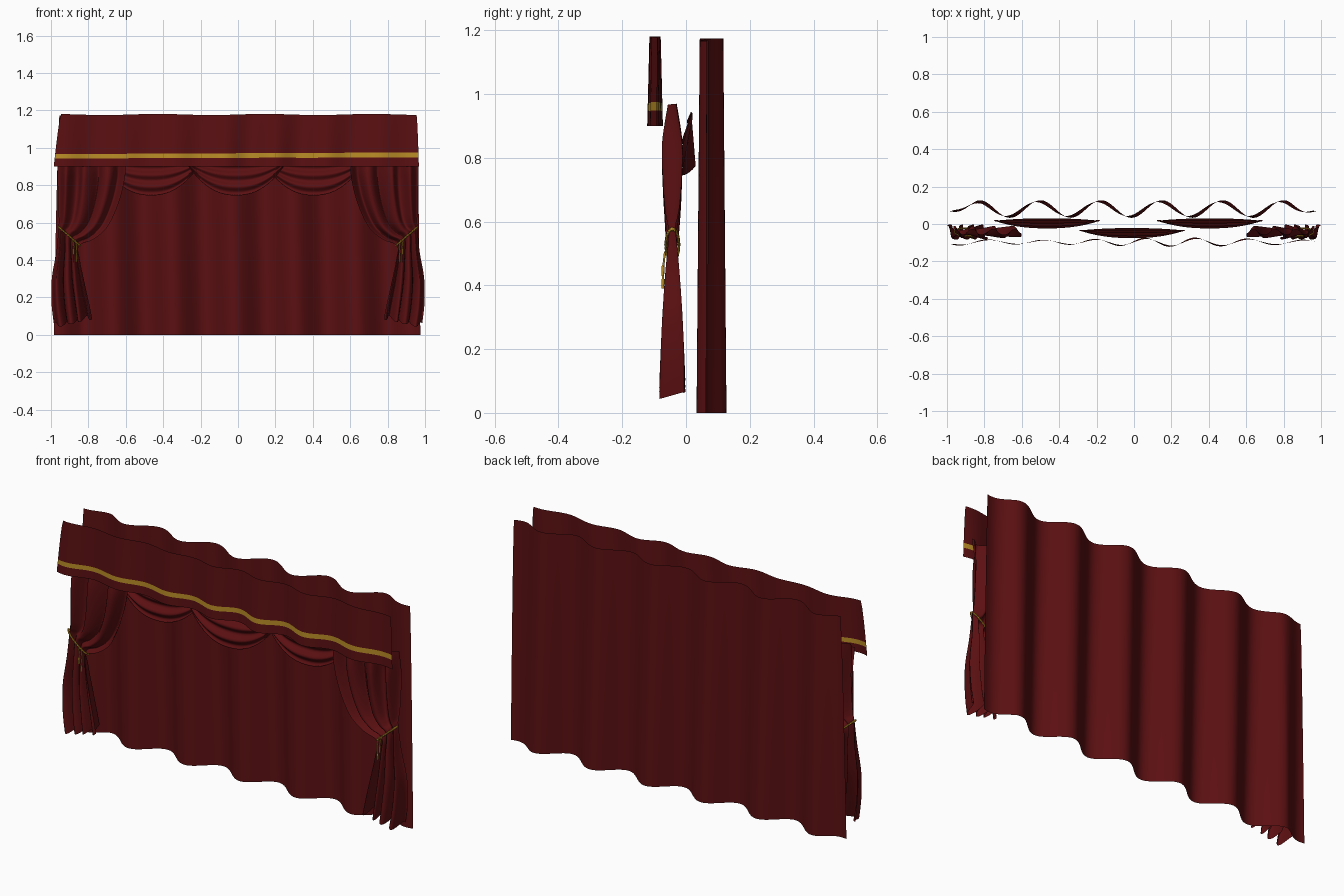
import bpy, bmesh, math
from mathutils import Vector

if "Cube" in bpy.data.objects:
    bpy.data.objects.remove(bpy.data.objects["Cube"])

def material(name, rgb):
    m = bpy.data.materials.new(name)
    m.diffuse_color = (*rgb, 1)
    m.use_nodes = True
    m.node_tree.nodes["Principled BSDF"].inputs["Base Color"].default_value = m.diffuse_color
    return m

RED = material("dark red velvet", (0.105, 0.005, 0.006))
GOLD = material("gold trim", (0.50, 0.27, 0.02))

def sheet(name, us, vs, f, gold_rows=()):
    """Cloth surface from f(u, v) sampled over the two parameter lists."""
    bm = bmesh.new()
    rows = [[bm.verts.new(f(u, v)) for u in us] for v in vs]
    for j in range(len(vs) - 1):
        for i in range(len(us) - 1):
            face = bm.faces.new((rows[j][i], rows[j + 1][i], rows[j + 1][i + 1], rows[j][i + 1]))
            face.smooth = True
            face.material_index = 1 if j in gold_rows else 0
    me = bpy.data.meshes.new(name)
    bm.to_mesh(me)
    bm.free()
    ob = bpy.data.objects.new(name, me)
    bpy.context.collection.objects.link(ob)
    me.materials.append(RED)
    me.materials.append(GOLD)
    return ob

def steps(n):
    return [i / n for i in range(n + 1)]

def lerp(a, b, t):
    return a + (b - a) * t

# Back curtain: tall, evenly waved backdrop
def back(u, v):
    x = lerp(lerp(-0.955, 0.955, u), lerp(-0.985, 0.975, u), v ** 0.7)
    fade = min(1, 0.25 + (1 - abs(2 * u - 1)) * 5)
    amp = lerp(0.037, 0.047, v) * fade
    wave = math.cos(2 * math.pi * (x + 0.5 + 0.025 * (1 - v)) / 0.325)
    z = 1.17 * (1 - v) + 0.004 * math.sin(x * 17) * (1 - v)
    return (x, 0.08 + amp * wave, z)
sheet("back_curtain", steps(160), steps(24), back)

# Valance with a gold band
def valance(u, v):
    x = lerp(lerp(-0.945, 0.955, u), lerp(-0.985, 0.967, u), v ** 0.7)
    amp = lerp(0.018, 0.025, v) * (0.75 + 0.25 * math.sin(x * 4 + 0.6))
    y = -0.097 + amp * math.sin(2 * math.pi * x / 0.285 + 0.5 * math.sin(3 * x) + 0.25 * v)
    z = 1.178 - 0.278 * v
    z += 0.012 * (u - 0.5) * math.sin(math.pi * v) + 0.003 * math.sin(11 * x) * (1 - v)
    return (x, y, z)
band = [0, .1, .2, .3, .4, .5, .6, .7, .745, .79, .835, .9, 1]
sheet("valance", steps(150), band, valance, gold_rows=(8, 9))

# Swags: three draped scallops behind the valance
def swag(cx, cy):
    def f(u, v):
        s = 2 * u - 1
        sag = 1 - abs(s) ** 2.3
        w = min(v / 0.9, 1)                       # last rows curl under
        x = cx + 0.283 * s * (1 - 0.04 * v)
        z = 0.945 - 0.02 * w - 0.18 * w * sag - 0.012 * (1 - w) * sag
        belly = math.sin(math.pi * min(v, 0.9) * 0.6) * sag
        y = cy + 0.012 - 0.033 * belly - 0.010 * math.sin(w * 6 * math.pi) * (0.3 + 0.7 * sag)
        if v > 0.9:
            k = (v - 0.9) / 0.1
            y += 0.045 * k * sag
            z += 0.03 * k * k * sag
        return (x, y, z)
    return f
for name, cx, cy in (("left_swag", -0.465, 0.006), ("middle_swag", -0.01, -0.046), ("right_swag", 0.405, 0.006)):
    sheet(name, steps(40), steps(50), swag(cx, cy))

# Side drape guide rows: outer x, outer z, inner x, inner z, pleat depth
GUIDE = [(-.965, .97, -.60, .95, .014), (-.965, .85, -.605, .84, .032), (-.962, .74, -.64, .70, .030),
         (-.96, .65, -.70, .575, .023), (-.957, .61, -.775, .51, .016), (-.96, .575, -.85, .475, .011),
         (-.97, .45, -.845, .40, .022), (-.995, .30, -.82, .28, .032), (-.997, .16, -.795, .17, .038),
         (-.985, .05, -.78, .095, .041)]

def guide(v):
    t = v * (len(GUIDE) - 1)
    i = min(int(t), len(GUIDE) - 2)
    t -= i
    p = [GUIDE[max(0, min(len(GUIDE) - 1, i + k))] for k in (-1, 0, 1, 2)]
    return [0.5 * (2 * b + (c - a) * t + (2 * a - 5 * b + 4 * c - d) * t * t
                   + (3 * b - a - 3 * c + d) * t ** 3) for a, b, c, d in zip(*p)]

def drape(side):
    def f(u, v):
        ox, oz, ix, iz, amp = guide(v)
        low = max(0, (v - 0.6) / 0.4)
        wave = math.sin(2 * math.pi * (3.6 * u + 0.15) + 0.8 * math.sin(5 * u + 3 * v))
        y = -0.043 + amp * wave
        x = lerp(ox, ix, u) + 0.3 * amp * math.cos(2 * math.pi * 3.6 * u) * math.sin(math.pi * u)
        z = lerp(oz, iz, u) + 0.35 * (y + 0.043) * low
        return (side * -x, y, z)
    return f

# Gold cords as bevelled curves turned into meshes
def cord(name, pts, radius, closed=False):
    cu = bpy.data.curves.new(name, 'CURVE')
    cu.dimensions = '3D'
    cu.bevel_depth = radius
    cu.bevel_resolution = 1
    cu.use_fill_caps = True
    sp = cu.splines.new('POLY')
    sp.points.add(len(pts) - 1)
    for p, co in zip(sp.points, pts):
        p.co = (*co, 1)
    sp.use_cyclic_u = closed
    cu.materials.append(GOLD)
    ob = bpy.data.objects.new(name, cu)
    bpy.context.collection.objects.link(ob)
    bpy.ops.object.select_all(action='DESELECT')
    ob.select_set(True)
    bpy.context.view_layer.objects.active = ob
    bpy.ops.object.convert(target='MESH')

for side, label in ((-1, "left"), (1, "right")):
    sheet(label + "_drape", steps(90), steps(70), drape(side))

    # Tie-back: two twisted strands looped round the gathered cloth
    for strand in range(2):
        loop = []
        for i in range(72):
            a = 2 * math.pi * i / 72
            tw = 14 * a + math.pi * strand
            r = 1 + 0.06 * math.cos(tw)
            loop.append((side * (0.902 - 0.058 * math.cos(a)), -0.043 + 0.021 * math.sin(a) * r,
                         0.527 + 0.050 * -math.cos(a) + 0.003 * math.sin(tw)))
        cord(f"{label}_tieback_{strand + 1}", loop, 0.0035, True)

    # Hanging cord ends with tassels
    for k, (dx, end) in enumerate(((0.0, 0.39), (0.014, 0.43))):
        x = 0.862 + dx
        cord(f"{label}_tassel_cord_{k + 1}",
             [(side * (x + 0.008), -0.066, 0.505), (side * x, -0.070, 0.47), (side * (x + 0.003), -0.072, end + 0.03)], 0.0035)
        cord(f"{label}_tassel_{k + 1}",
             [(side * (x + 0.003), -0.072, end + 0.03), (side * (x + 0.003), -0.073, end)], 0.005)
